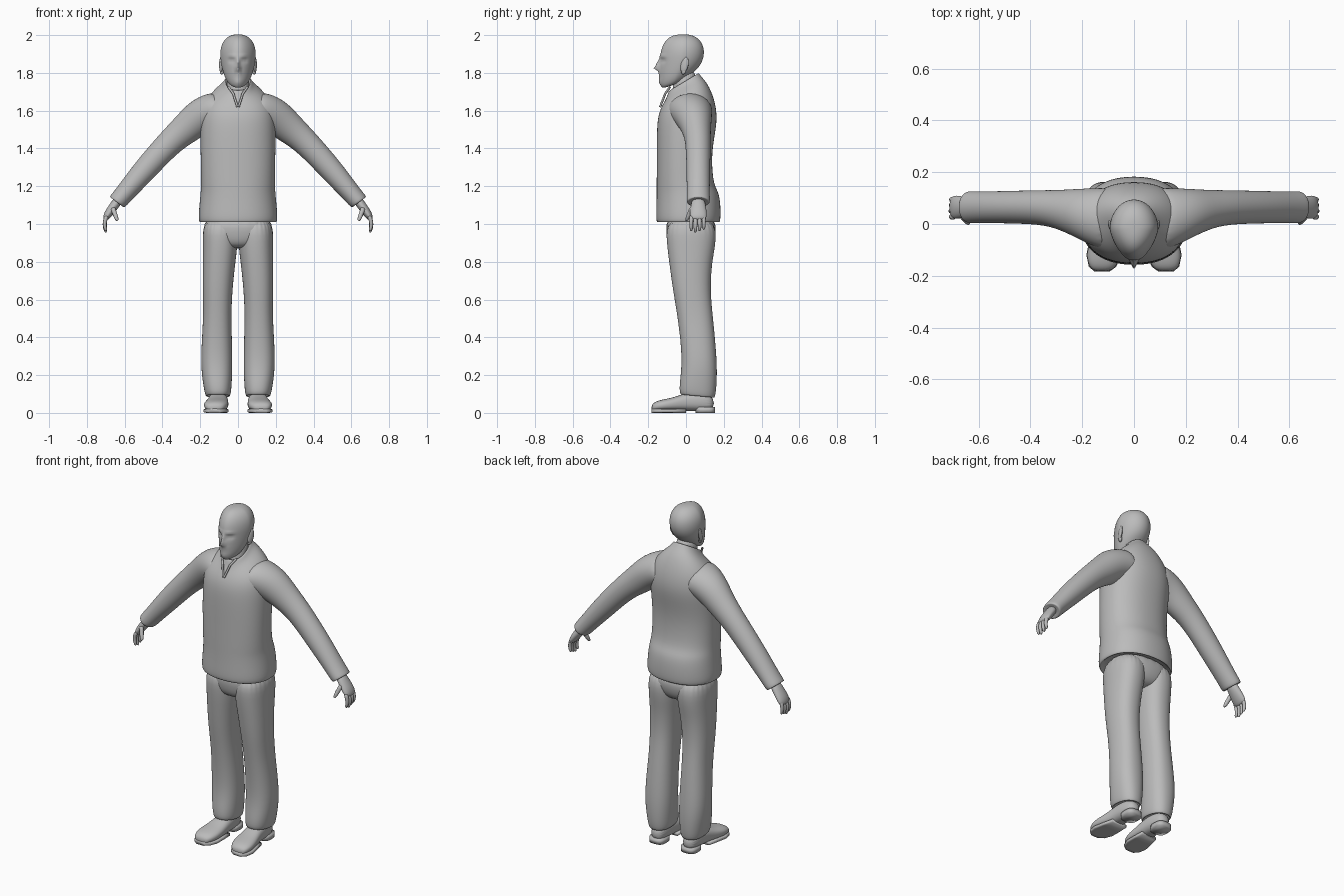
import bpy, bmesh, math
from mathutils import Vector

cube = bpy.data.objects.get("Cube")
if cube:
    bpy.data.objects.remove(cube)

shade = (.5, .5, .5, 1)
grey = bpy.data.materials.new("plain grey")
grey.use_nodes = True
grey.diffuse_color = shade
grey.node_tree.nodes["Principled BSDF"].inputs["Base Color"].default_value = shade


# --- ring helpers: each returns a centre and two half-axes ---
def level(z, width, front, back, slope=0, x=0):
    """Horizontal ring, optionally sloping up towards the back."""
    depth = (back - front) / 2
    return Vector((x, front + depth, z)), Vector((width, 0, 0)), Vector((0, depth, depth * slope))


def limb(x, z, angle, thick, depth, y=.065):
    """Ring across a limb that points outwards and down by an angle."""
    a = math.radians(angle)
    return Vector((x, y, z)), Vector((math.sin(a), 0, math.cos(a))) * thick, Vector((0, depth, 0))


def trouser(z, inner, front, back, outer=.187, slope=0):
    """Ring across a leg, given by its four edges."""
    return level(z, (outer - inner) / 2, front, back, slope, x=(outer + inner) / 2)


def foot(y, width, top, bottom=.01):
    """Upright ring across a foot whose toes turn slightly outwards."""
    x = .105 + max(0, -y) / 10
    half = (top - bottom) / 2
    return Vector((x, y, bottom + half)), Vector((width, 0, 0)), Vector((0, 0, half))


# --- mesh helpers ---
def finish(ob, mirror, subdiv):
    ob.data.materials.append(grey)
    for face in ob.data.polygons:
        face.use_smooth = True
    if mirror:
        ob.modifiers.new("Mirror", 'MIRROR').use_mirror_merge = False
    if subdiv:
        smooth = ob.modifiers.new("Smooth", 'SUBSURF')
        smooth.levels = smooth.render_levels = subdiv


def loft(name, rings, sides=24, power=2, egg=0, mirror=False, subdiv=2):
    """Skin a closed body over superellipse rings; egg narrows the front."""
    def bend(value):
        return math.copysign(abs(value) ** (2 / power), value)

    bm = bmesh.new()
    loops = []
    for centre, across, along in rings:
        loop = []
        for i in range(sides):
            angle = math.tau * i / sides
            u, v = bend(math.cos(angle)), bend(math.sin(angle))
            narrow = 1 - egg * max(0, -v)
            loop.append(bm.verts.new(centre + across * u * narrow + along * v))
        loops.append(loop)
    for low, high in zip(loops, loops[1:]):
        for i in range(sides):
            bm.faces.new((low[i - 1], low[i], high[i], high[i - 1]))
    bm.faces.new(loops[0])
    bm.faces.new(loops[-1])
    bmesh.ops.recalc_face_normals(bm, faces=bm.faces)
    mesh = bpy.data.meshes.new(name)
    bm.to_mesh(mesh)
    bm.free()
    ob = bpy.data.objects.new(name, mesh)
    bpy.context.collection.objects.link(ob)
    finish(ob, mirror, subdiv)
    return ob


def finger(name, y, length, x=.693, z=1.045, radius=.012, lean=65, curl=15, drift=0):
    """Tapered digit that curls inwards joint by joint."""
    rings = []
    joints = 5
    for i in range(joints):
        tip = i == joints - 1
        size = radius * (.5 if tip else 1 - i / 20)
        rings.append(limb(x, z, lean, size, size, y=y))
        a = math.radians(lean)
        x += math.cos(a) * length / joints
        z -= math.sin(a) * length / joints
        y += drift / joints
        lean += curl
    loft(name, rings, sides=10, mirror=True, subdiv=1)


# --- jacket, from the turned-in hem to the turned-in collar ---
loft("jacket_body", [
    level(z=1.04, width=.18, front=-.13, back=.16),
    level(z=1, width=.2, front=-.15, back=.175),
    level(z=1.02, width=.212, front=-.16, back=.184),
    level(z=1.1, width=.205, front=-.157, back=.184),
    level(z=1.17, width=.198, front=-.156, back=.174),
    level(z=1.21, width=.196, front=-.156, back=.145),
    level(z=1.35, width=.198, front=-.155, back=.135),
    level(z=1.46, width=.2, front=-.155, back=.15),
    level(z=1.56, width=.2, front=-.152, back=.168),
    level(z=1.64, width=.185, front=-.132, back=.152, slope=.15),
    level(z=1.7, width=.13, front=-.11, back=.115, slope=.4),
    level(z=1.73, width=.08, front=-.1, back=.078, slope=.6),
    level(z=1.756, width=.07, front=-.09, back=.067, slope=.6),
    level(z=1.75, width=.06, front=-.08, back=.056, slope=.6),
    level(z=1.72, width=.055, front=-.07, back=.05, slope=.6),
], sides=32, power=2.25)

loft("jacket_sleeve", [
    limb(x=.07, z=1.6, angle=15, thick=.1, depth=.12, y=.02),
    limb(x=.13, z=1.6, angle=20, thick=.1, depth=.12, y=.02),
    limb(x=.21, z=1.565, angle=30, thick=.096, depth=.097, y=.04),
    limb(x=.28, z=1.5, angle=40, thick=.082, depth=.077, y=.055),
    limb(x=.36, z=1.435, angle=43, thick=.069, depth=.066),
    limb(x=.5, z=1.28, angle=50, thick=.064, depth=.063),
    limb(x=.61, z=1.15, angle=53, thick=.05, depth=.06),
    limb(x=.645, z=1.11, angle=53, thick=.051, depth=.064),
    limb(x=.64, z=1.12, angle=53, thick=.034, depth=.045),
], mirror=True)

# rolled edges of the open collar
for side in (-1, 1):
    curve = bpy.data.curves.new("collar_edge", 'CURVE')
    curve.dimensions = '3D'
    curve.bevel_depth = .006
    path = curve.splines.new('POLY')
    corners = [(.05, -.085, 1.725), (.025, -.11, 1.69), (.003, -.137, 1.62)]
    path.points.add(len(corners) - 1)
    for point, (x, y, z) in zip(path.points, corners):
        point.co = (side * x, y, z, 1)
    curve.materials.append(grey)
    bpy.context.collection.objects.link(bpy.data.objects.new("collar_edge", curve))

# --- trousers ---
loft("trouser_leg", [
    trouser(z=1.04, inner=0, front=-.11, back=.16),
    trouser(z=.9, inner=0, front=-.103, back=.16),
    trouser(z=.8, inner=.013, front=-.09, back=.138),
    trouser(z=.65, inner=.03, front=-.07, back=.128),
    trouser(z=.5, inner=.036, front=-.043, back=.144, outer=.183),
    trouser(z=.28, inner=.028, front=-.018, back=.165, outer=.2),
    trouser(z=.16, inner=.032, front=-.035, back=.164),
    trouser(z=.09, inner=.038, front=-.035, back=.156, outer=.174, slope=-.1),
    trouser(z=.085, inner=.05, front=-.02, back=.143, outer=.164, slope=-.1),
    trouser(z=.12, inner=.06, front=-.01, back=.13, outer=.15),
], power=2.3, mirror=True)
loft("trouser_seat", [
    level(z=.87, width=.06, front=-.05, back=.09),
    level(z=.89, width=.13, front=-.09, back=.135),
    level(z=.95, width=.185, front=-.106, back=.16),
    level(z=1.05, width=.185, front=-.11, back=.16),
], power=2.4)

# --- shoes: upper, sole following the same outline, heel block ---
outline = [
    dict(y=-.183, width=.03, top=.04),
    dict(y=-.165, width=.053, top=.06),
    dict(y=-.12, width=.067, top=.072),
    dict(y=-.06, width=.061, top=.083),
    dict(y=0, width=.053, top=.107),
    dict(y=.07, width=.05, top=.115),
    dict(y=.15, width=.036, top=.09),
]
loft("shoe_upper", [foot(**part) for part in outline], power=2.4, mirror=True)
loft("shoe_sole", [foot(part["y"], part["width"], top=.022, bottom=0) for part in outline[:5]],
     power=5, mirror=True, subdiv=0)
loft("shoe_heel", [level(z=height, width=.048, front=.05, back=.153, x=.105) for height in (0, .03)],
     power=3, mirror=True, subdiv=0)

# --- hands ---
loft("hand_palm", [
    limb(x=.625, z=1.14, angle=53, thick=.026, depth=.032),
    limb(x=.66, z=1.09, angle=58, thick=.025, depth=.042),
    limb(x=.69, z=1.05, angle=65, thick=.023, depth=.047),
    limb(x=.704, z=1.02, angle=75, thick=.013, depth=.042),
], sides=16, mirror=True)
for i, name in enumerate(("index", "middle", "ring", "little")):
    finger(name + "_finger", y=.028 + i * .022, length=.12 - abs(i - 1) * .01)
finger("thumb", y=.033, length=.1, x=.665, z=1.09, radius=.014, lean=110, curl=0, drift=-.04)

# --- neck and head ---
loft("neck", [
    level(z=1.6, width=.06, front=-.08, back=.05),
    level(z=1.7, width=.058, front=-.076, back=.05, slope=.3),
    level(z=1.82, width=.06, front=-.06, back=.06),
])
head = loft("head", [
    level(z=1.735, width=.03, front=-.11, back=-.03, slope=.35),
    level(z=1.744, width=.051, front=-.13, back=.005, slope=.35),
    level(z=1.775, width=.07, front=-.141, back=.037, slope=.3),
    level(z=1.82, width=.084, front=-.142, back=.07, slope=.1),
    level(z=1.87, width=.093, front=-.138, back=.091),
    level(z=1.91, width=.095, front=-.135, back=.097),
    level(z=1.95, width=.088, front=-.122, back=.09),
    level(z=1.983, width=.067, front=-.098, back=.066),
    level(z=2, width=.038, front=-.065, back=.033),
    level(z=2.004, width=.01, front=-.03, back=0),
], sides=40, egg=.22)

# bake the smoothing, then sculpt the face with soft bumps; negative push is outwards
graph = bpy.context.evaluated_depsgraph_get()
graph.update()
head.data = bpy.data.meshes.new_from_object(head.evaluated_get(graph))
head.modifiers.clear()


def bump(z, width, height, push, x=0):
    """Push the face in or out around a spot, on both sides when off centre."""
    for spot in {x, -x}:
        for vertex in head.data.vertices:
            if vertex.co.y < -.03:
                away = ((vertex.co.x - spot) / width) ** 2 + ((vertex.co.z - z) / height) ** 2
                vertex.co.y += push * math.exp(-away)


bump(z=1.825, width=.012, height=.013, push=-.027)  # nose tip
bump(z=1.85, width=.009, height=.022, push=-.016)  # nose bridge
bump(z=1.818, width=.007, height=.008, push=-.009, x=.013)  # nostrils
bump(z=1.782, width=.022, height=.013, push=-.008)  # lips
bump(z=1.782, width=.026, height=.004, push=.008)  # mouth line
bump(z=1.75, width=.02, height=.012, push=-.005)  # chin
bump(z=1.866, width=.016, height=.01, push=.013, x=.034)  # eye sockets
bump(z=1.864, width=.009, height=.005, push=-.006, x=.034)  # eyes
bump(z=1.888, width=.024, height=.008, push=-.006, x=.03)  # brows


def ear_part(name, place, size):
    """Flattened ball leaning back and flaring out behind."""
    bpy.ops.mesh.primitive_uv_sphere_add(segments=16, ring_count=10)
    ob = bpy.context.object
    ob.name = name
    for vertex in ob.data.vertices:
        p = vertex.co * Vector(size)
        p.x += p.y / 4
        p.y += p.z / 6
        vertex.co = p + Vector(place)
    finish(ob, mirror=True, subdiv=0)


ear_part("ear", place=(.09, -.008, 1.842), size=(.009, .021, .042))
ear_part("ear_lobe", place=(.086, -.012, 1.808), size=(.01, .013, .016))
